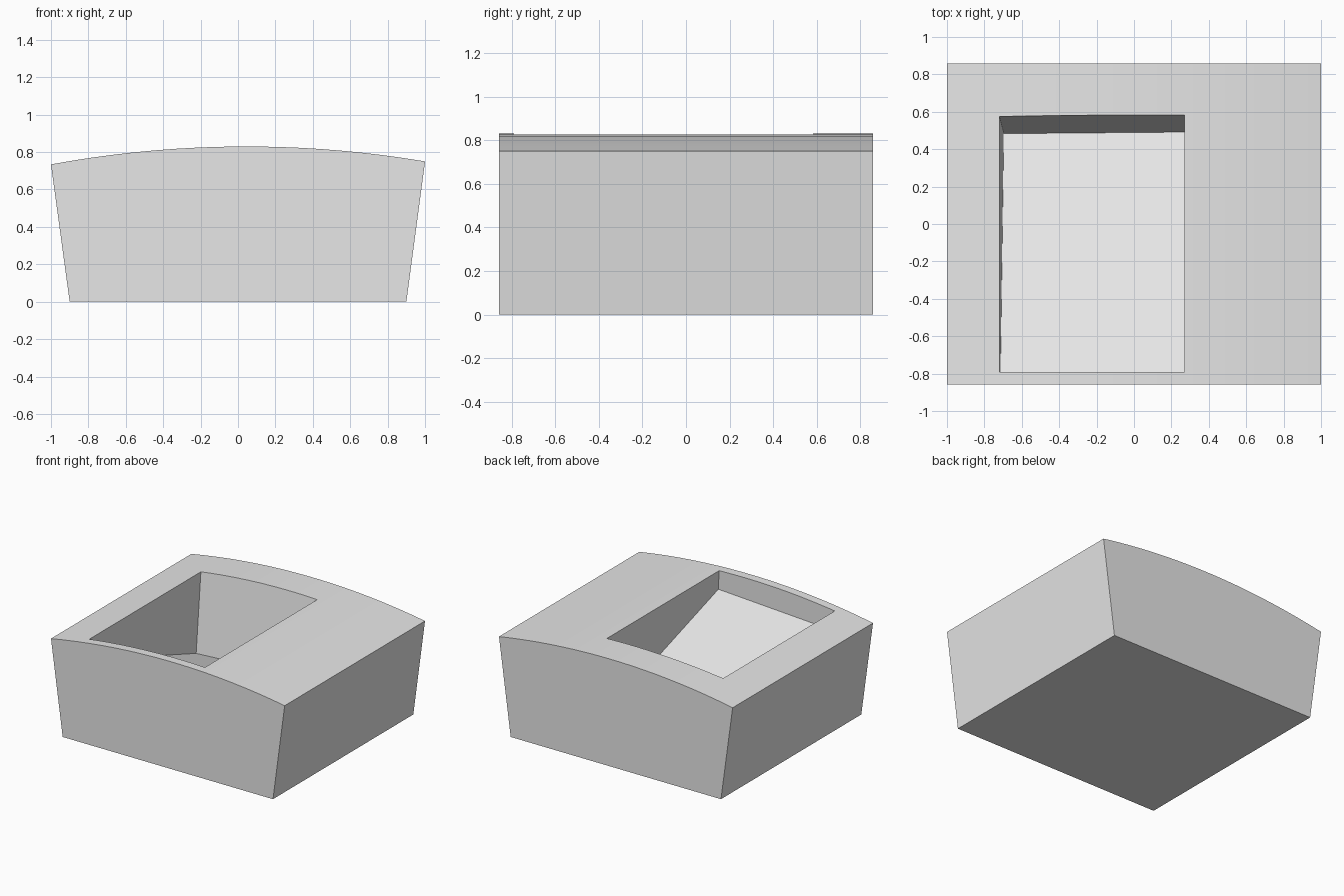
import bpy
import bmesh
import math

cube = bpy.data.objects.get("Cube")
if cube:
    bpy.data.objects.remove(cube, do_unlink=True)

grey = bpy.data.materials.new("plain_grey")
grey.use_nodes = True
grey.diffuse_color = (0.8, 0.8, 0.8, 1)
grey.node_tree.nodes["Principled BSDF"].inputs["Base Color"].default_value = (0.8, 0.8, 0.8, 1)


def make_object(name, bm):
    bmesh.ops.recalc_face_normals(bm, faces=bm.faces)
    mesh = bpy.data.meshes.new(name)
    bm.to_mesh(mesh)
    bm.free()
    mesh.materials.append(grey)
    obj = bpy.data.objects.new(name, mesh)
    bpy.context.collection.objects.link(obj)
    return obj


# Block: tapered profile with an arched top, extruded front to back
HALF_DEPTH, RADIUS, CREST_X, CREST_Z, STEPS = 0.858, 5.75, 0.045, 0.83, 18


def arch_z(x):
    return CREST_Z - RADIUS + math.sqrt(RADIUS ** 2 - (x - CREST_X) ** 2)


profile = [(-0.9, 0), (0.9, 0)]
for i in range(STEPS + 1):
    x = 1 - 2 * i / STEPS
    profile.append((x, arch_z(x)))

bm = bmesh.new()
face = bm.faces.new([bm.verts.new((x, -HALF_DEPTH, z)) for x, z in profile])
extruded = bmesh.ops.extrude_face_region(bm, geom=[face])["geom"]
moved = [v for v in extruded if isinstance(v, bmesh.types.BMVert)]
bmesh.ops.translate(bm, verts=moved, vec=(0, 2 * HALF_DEPTH, 0))
block = make_object("arched_block", bm)


# Pocket: leaning walls and a floor that falls towards the back
def wall_x(side, z):
    rim = -0.72 if side < 0 else 0.27
    return rim + 0.04 * (arch_z(rim) - z)


def wall_y(side, z):
    return -0.79 if side < 0 else 0.578 - 0.155 * (0.8 - z)


def pocket_corner(sx, sy, level):
    if level > 0:
        return wall_x(sx, 1), wall_y(sy, 1), 1
    z = 0.5
    for _ in range(20):
        x, y = wall_x(sx, z), wall_y(sy, z)
        z = 0.68 - 0.342 * (y + 0.79) + 0.058 * (x - 0.27)
    return x, y, z


bm = bmesh.new()
bmesh.ops.create_cube(bm, size=2)
for v in bm.verts:
    v.co = pocket_corner(*v.co)
cutter = make_object("pocket_cutter", bm)
cutter.hide_render = True

# Cut the pocket and drop the cutter
cut = block.modifiers.new("pocket", "BOOLEAN")
cut.operation = "DIFFERENCE"
cut.solver = "EXACT"
cut.object = cutter
bpy.ops.object.select_all(action="DESELECT")
bpy.context.view_layer.objects.active = block
block.select_set(True)
bpy.ops.object.modifier_apply(modifier=cut.name)
bpy.data.objects.remove(cutter, do_unlink=True)
bpy.ops.object.shade_smooth_by_angle(angle=math.radians(20))
